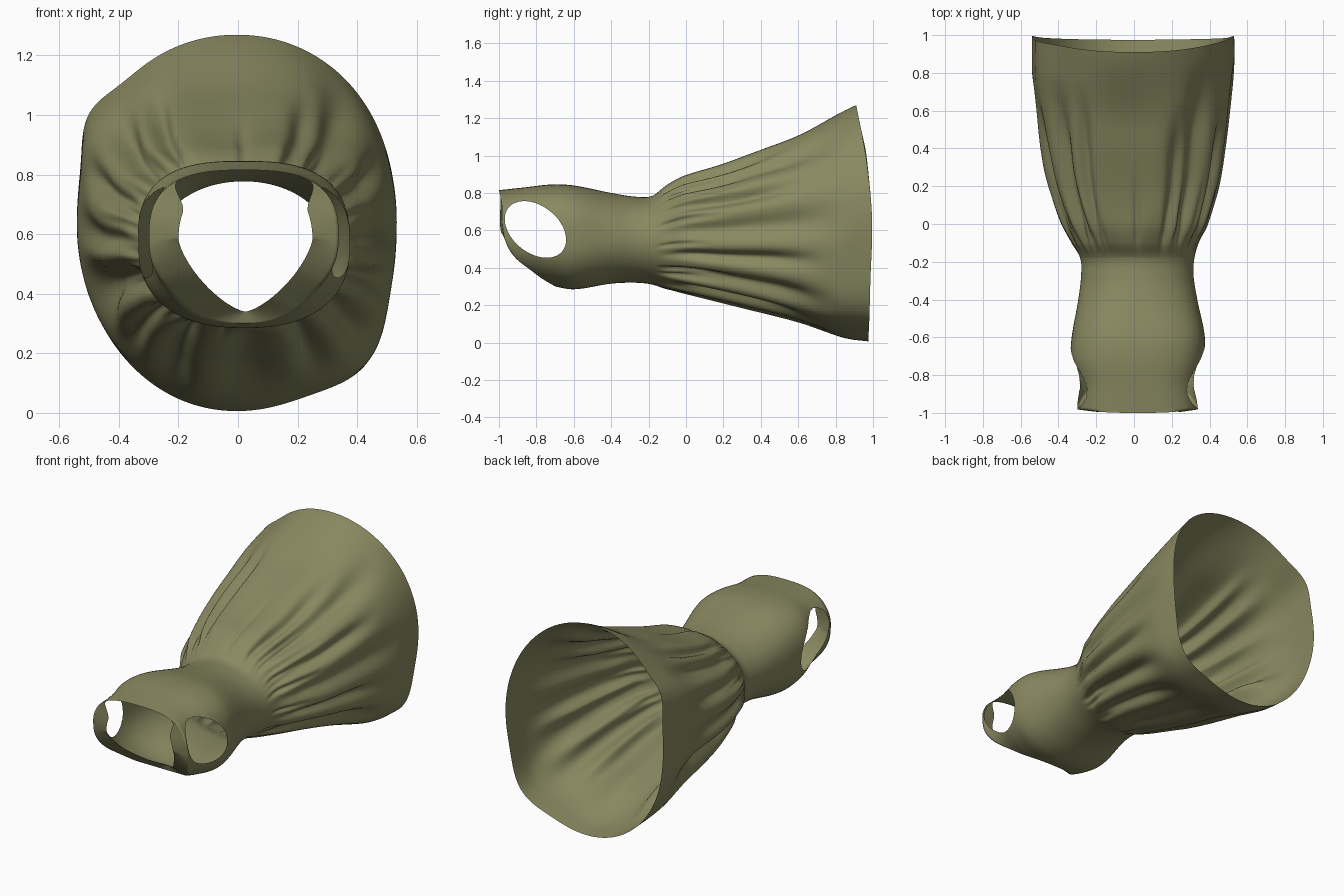
import bpy, bmesh, math, random

if "Cube" in bpy.data.objects:
    bpy.data.objects.remove(bpy.data.objects["Cube"])
random.seed(7)

olive = bpy.data.materials.new("olive cloth")
olive.diffuse_color = (0.25, 0.25, 0.12, 1)
olive.use_nodes = True
olive.node_tree.nodes["Principled BSDF"].inputs["Base Color"].default_value = olive.diffuse_color

# Outline of the dress along its length: y, left x, right x, bottom z, top z
OUTLINE = [
    (-1.00, -0.30, 0.34, 0.35, 0.815), (-0.86, -0.30, 0.33, 0.34, 0.83),
    (-0.72, -0.335, 0.365, 0.305, 0.845), (-0.60, -0.33, 0.375, 0.285, 0.84),
    (-0.40, -0.295, 0.335, 0.315, 0.80), (-0.27, -0.28, 0.315, 0.32, 0.78),
    (-0.18, -0.285, 0.32, 0.31, 0.785), (-0.10, -0.335, 0.345, 0.28, 0.85),
    (0.00, -0.395, 0.40, 0.25, 0.91), (0.20, -0.465, 0.46, 0.195, 0.98),
    (0.40, -0.505, 0.495, 0.14, 1.06), (0.60, -0.525, 0.52, 0.085, 1.14),
    (0.80, -0.54, 0.535, 0.03, 1.225), (1.00, -0.54, 0.53, 0.003, 1.305)]
NECK = [(-1, -0.70), (-0.85, -0.79), (-0.5, -0.91), (0, -0.975), (0.6, -0.985), (1, -1.0)]
HEM = [(-1, 0.975), (-0.5, 0.985), (0, 0.995), (0.5, 0.965), (1, 0.91)]
WAIST = -0.18
COLS = 224


def lerp_table(table, v):
    """Smooth interpolation of every column of a table."""
    v = max(table[0][0], min(table[-1][0], v))
    i = 0
    while i < len(table) - 2 and v > table[i + 1][0]:
        i += 1
    p = [table[max(0, min(len(table) - 1, k))] for k in (i - 1, i, i + 1, i + 2)]
    h = p[2][0] - p[1][0]
    t = (v - p[1][0]) / h
    out = []
    for c in range(1, len(table[0])):
        m0 = (p[2][c] - p[0][c]) / (p[2][0] - p[0][0]) * h
        m1 = (p[3][c] - p[1][c]) / (p[3][0] - p[1][0]) * h
        out.append((2*t**3 - 3*t*t + 1) * p[1][c] + (t**3 - 2*t*t + t) * m0
                   + (3*t*t - 2*t**3) * p[2][c] + (t**3 - t*t) * m1)
    return out


def smooth(a, b, v):
    t = max(0, min(1, (v - a) / (b - a)))
    return t * t * (3 - 2 * t)


def bump(a, degrees, width):
    d = (a - math.radians(degrees) + math.pi) % (2 * math.pi) - math.pi
    return math.exp(-(d / width) ** 2)


# Arched hollows and long folds: angle, width, depth, y where they end
FOLDS = [(95, .34, .045, .80), (62, .09, .05, .55), (48, .13, .055, .78), (122, .07, .05, .65),
         (138, .09, .06, .68), (158, .08, .05, .62), (180, .10, .05, .7), (203, .16, .10, .78),
         (226, .08, .05, .65), (245, .11, .06, .8), (274, .20, .06, .78), (300, .09, .06, .65),
         (320, .10, .06, .75), (341, .08, .05, .7), (3, .13, .045, .82), (25, .08, .05, .6)]
# Short gathers sewn into the waist
GATHERS = [(random.uniform(0, 360), random.uniform(.03, .05), random.uniform(.015, .035),
            random.uniform(0.0, 0.3)) for _ in range(34)]


def fold_depth(a, y):
    if y < WAIST:
        return 0
    total = 0
    grow = 0.8 + 0.4 * (y - WAIST)
    for deg, w, d, end in FOLDS:
        total += d * bump(a, deg, w * grow) * smooth(WAIST, 0.1, y) * (1 - smooth(end - 0.3, end + 0.12, y))
    for deg, w, d, end in GATHERS:
        total += d * bump(a, deg, w) * smooth(WAIST, -0.05, y) * (1 - smooth(end - 0.25, end + 0.1, y))
    # the hem is a little squarer at two corners
    swell = .035 * bump(a, 150, .2) + .05 * bump(a, 318, .3)
    return min(total, 0.13) - swell * smooth(0.1, 0.85, y)


def cloth_point(a, y):
    xl, xr, zb, zt = lerp_table(OUTLINE, y)
    c, s = math.cos(a), math.sin(a)
    boxy = 0.7 if s > 0 else 0.35
    n = 2 / (2.05 + boxy * (1 - smooth(-0.65, -0.3, y)))
    r = 1 - fold_depth(a, y) / 0.5
    x = (xl + xr) / 2 + (xr - xl) / 2 * math.copysign(abs(c) ** n, c) * r
    z = (zb + zt) / 2 + (zt - zb) / 2 * math.copysign(abs(s) ** n, s) * r
    return (x, y, z)


def make_tube(rows, point):
    bm = bmesh.new()
    grid = [[bm.verts.new(point(2 * math.pi * i / COLS, j)) for i in range(COLS)]
            for j in range(rows)]
    for j in range(rows - 1):
        for i in range(COLS):
            k = (i + 1) % COLS
            bm.faces.new((grid[j][i], grid[j + 1][i], grid[j + 1][k], grid[j][k]))
    return bm


def finish(name, bm):
    me = bpy.data.meshes.new(name)
    bmesh.ops.recalc_face_normals(bm, faces=bm.faces)
    bm.to_mesh(me)
    bm.free()
    me.materials.append(olive)
    ob = bpy.data.objects.new(name, me)
    bpy.context.collection.objects.link(ob)
    for p in me.polygons:
        p.use_smooth = True


# Skirt: gathered at the waist, flaring to a slanted hem
SK = 90


def skirt_point(a, j):
    hem = lerp_table(HEM, math.sin(a))[0]
    return cloth_point(a, WAIST + (hem - WAIST) * (j / (SK - 1)) ** 1.2)


finish("skirt", make_tube(SK, skirt_point))

# Bodice: the first rows are straps turned in to a V neck, the rest runs to the waist
BO, RIM = 64, 8


def bodice_point(a, j):
    c, s = math.cos(a), math.sin(a)
    neck = lerp_table(NECK, s)[0]
    t = max(0, j - RIM) / (BO - 1 - RIM)
    x, y, z = cloth_point(a, neck + (WAIST - neck) * t)
    if j < RIM:
        k = (1 - j / RIM) * (1 - smooth(0.35, 0.85, s))
        n = 1.0 if s > 0 else 1.4
        x += k * (0.025 + 0.225 * math.copysign(abs(c) ** n, c) - x)
        z += k * (0.585 + 0.245 * math.copysign(abs(s) ** n, s) - z)
        y -= 0.012 * k
    return (x, y, z)


bm = make_tube(BO, bodice_point)

# Armholes: slanted ellipses seen from the side, cut through both sides
CY, CZ, RA, RB, DY, DZ = -0.805, 0.605, 0.185, 0.125, 0.78, -0.626


def ellipse(co):
    u = ((co.y - CY) * DY + (co.z - CZ) * DZ) / RA
    v = (-(co.y - CY) * DZ + (co.z - CZ) * DY) / RB
    return math.hypot(u, v)


cut = [f for f in bm.faces if ellipse(f.calc_center_median()) < 1]
rim = {v for f in cut for v in f.verts}
bmesh.ops.delete(bm, geom=cut, context='FACES')
for v in rim:
    if v.is_valid and v.link_faces:
        e = ellipse(v.co)
        v.co.y = CY + (v.co.y - CY) / e
        v.co.z = CZ + (v.co.z - CZ) / e
finish("bodice", bm)
